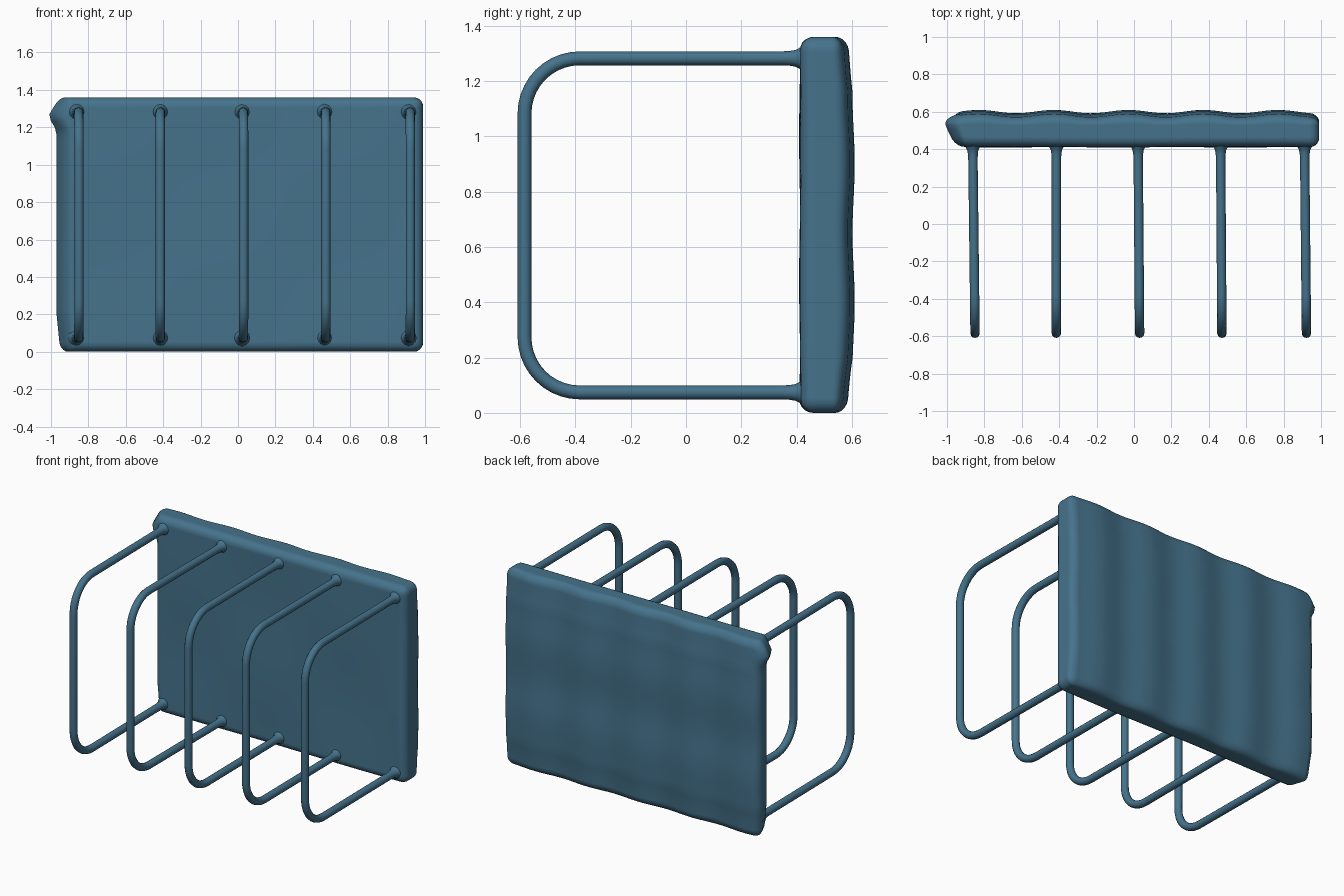
import bpy, bmesh
from math import sin, cos, pi, exp
from mathutils import Vector

if "Cube" in bpy.data.objects:
    bpy.data.objects.remove(bpy.data.objects["Cube"])

mat = bpy.data.materials.new("teal_blue")
mat.diffuse_color = (0.06, 0.17, 0.26, 1)
mat.use_nodes = True
mat.node_tree.nodes["Principled BSDF"].inputs["Base Color"].default_value = mat.diffuse_color


def clamp(v):
    return max(0.0, min(1.0, v))


def smooth(ob, angle):
    bpy.ops.object.select_all(action='DESELECT')
    ob.select_set(True)
    bpy.context.view_layer.objects.active = ob
    bpy.ops.object.shade_smooth_by_angle(angle=angle)


# Back panel: rounded slab, then gently warped
LO, HI = Vector((-0.97, 0.413, 0.0)), Vector((0.99, 0.597, 1.36))
bm = bmesh.new()
bmesh.ops.create_cube(bm, size=1)
for v in bm.verts:
    v.co = Vector([LO[i] + (HI[i] - LO[i]) * (v.co[i] + 0.5) for i in range(3)])
bmesh.ops.bevel(bm, geom=bm.edges[:], offset=0.05, segments=5, profile=0.5,
                affect='EDGES', clamp_overlap=True)


def cut(axis, count):
    no = Vector((0, 0, 0))
    no[axis] = 1
    a, b = LO[axis] + 0.055, HI[axis] - 0.055
    for i in range(count):
        co = no * (a + (b - a) * i / (count - 1))
        bmesh.ops.bisect_plane(bm, geom=bm.verts[:] + bm.edges[:] + bm.faces[:],
                               plane_co=co, plane_no=no)


cut(0, 50)
cut(1, 3)
cut(2, 36)
for v in bm.verts:
    x, y, z = v.co
    back = clamp((y - 0.5) / 0.09)
    front = clamp((0.5 - y) / 0.08)
    left = clamp((-0.84 - x) / 0.13)
    # vertical ripples and thinner top and bottom edges on the back
    dy = back * (0.009 * cos(2 * pi * (x - 0.37) / 0.4) + 0.004 * cos(2 * pi * (z - 0.9) / 0.5))
    dy -= back * 0.025 * (clamp((0.2 - z) / 0.2) + clamp((z - 1.16) / 0.2))
    dy += front * 0.004 * sin(5 * x + 2) * cos(6 * (z - 1.0))
    # slanted left end with a pulled-out upper corner
    dx = left * (0.055 * clamp((0.53 - y) / 0.12) - 0.04 * exp(-((z - 1.26) / 0.05) ** 2)
                 + 0.02 * clamp((0.2 - z) / 0.2))
    v.co = (x + dx, y + dy, z)
bmesh.ops.recalc_face_normals(bm, faces=bm.faces[:])
me = bpy.data.meshes.new("back_panel")
bm.to_mesh(me)
bm.free()
panel = bpy.data.objects.new("back_panel", me)
bpy.context.collection.objects.link(panel)
me.materials.append(mat)
smooth(panel, 1.0)

# Wire loops: rounded U shapes that flare where they meet the panel
TOP, BOTTOM, FRONT, R = 1.282, 0.074, -0.584, 0.2
FLARE = [(0.46, 2.1), (0.425, 1.9), (0.41, 1.5), (0.395, 1.2), (0.375, 1.06), (0.34, 1.0)]


def wire_path():
    arm = FLARE + [(0.0, 1.0)]
    pts = [(y, TOP, r) for y, r in arm]
    for zc, start in ((TOP - R, pi / 2), (BOTTOM + R, pi)):
        for i in range(11):
            a = start + i * pi / 20
            pts.append((FRONT + R + R * cos(a), zc + R * sin(a), 1.0))
    return pts + [(y, BOTTOM, r) for y, r in reversed(arm)]


def make_wire(name, x_back, x_front):
    cu = bpy.data.curves.new(name, 'CURVE')
    cu.dimensions = '3D'
    cu.bevel_depth = 0.025
    cu.bevel_resolution = 4
    cu.use_fill_caps = True
    path = wire_path()
    sp = cu.splines.new('POLY')
    sp.points.add(len(path) - 1)
    for p, (y, z, r) in zip(sp.points, path):
        t = clamp((0.42 - y) / 1.0)
        p.co = (x_back + (x_front - x_back) * t, y, z, 1)
        p.radius = r
    cu.materials.append(mat)
    ob = bpy.data.objects.new(name, cu)
    bpy.context.collection.objects.link(ob)
    bpy.ops.object.select_all(action='DESELECT')
    ob.select_set(True)
    bpy.context.view_layer.objects.active = ob
    bpy.ops.object.convert(target='MESH')
    smooth(bpy.context.view_layer.objects.active, 1.0)


for i, (xb, xf) in enumerate([(-0.862, -0.85), (-0.415, -0.415), (0.022, 0.03),
                              (0.463, 0.47), (0.912, 0.922)]):
    make_wire(f"wire_loop_{i + 1}", xb, xf)
